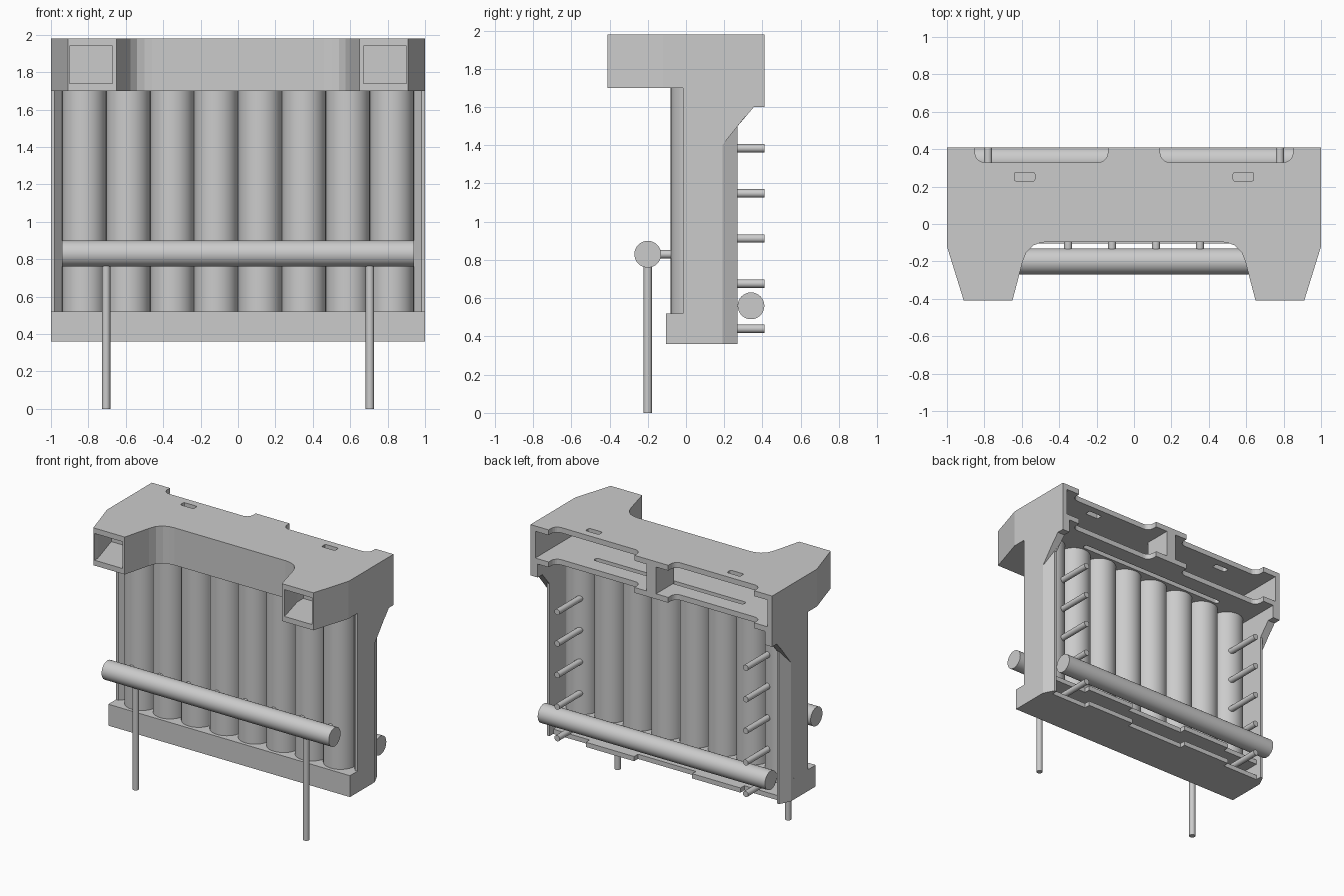
import bpy, bmesh, math
from mathutils import Vector

if "Cube" in bpy.data.objects:
    bpy.data.objects.remove(bpy.data.objects["Cube"])


def finish(name, bm, smooth=False):
    bmesh.ops.recalc_face_normals(bm, faces=bm.faces)
    me = bpy.data.meshes.new(name)
    bm.to_mesh(me)
    bm.free()
    ob = bpy.data.objects.new(name, me)
    bpy.context.collection.objects.link(ob)
    if smooth:
        bpy.ops.object.select_all(action='DESELECT')
        ob.select_set(True)
        bpy.context.view_layer.objects.active = ob
        bpy.ops.object.shade_smooth_by_angle(angle=math.radians(35))
    return ob


def prism(name, pts, lo, hi, axis='z', top=None):
    """Extrude an outline; top(x, y) optionally gives a sloped upper end."""
    bm = bmesh.new()

    def place(a, b, c):
        return (a, b, c) if axis == 'z' else (c, a, b)
    low = [bm.verts.new(place(a, b, lo)) for a, b in pts]
    high = [bm.verts.new(place(a, b, top(a, b) if top else hi)) for a, b in pts]
    bm.faces.new(low[::-1])
    bm.faces.new(high)
    n = len(pts)
    for i in range(n):
        j = (i + 1) % n
        bm.faces.new((low[i], low[j], high[j], high[i]))
    return finish(name, bm)


def rect(x0, x1, y0, y1, r=0.0):
    if r == 0:
        return [(x0, y0), (x1, y0), (x1, y1), (x0, y1)]
    pts = []
    for k, (cx, cy) in enumerate([(x1 - r, y1 - r), (x0 + r, y1 - r), (x0 + r, y0 + r), (x1 - r, y0 + r)]):
        for i in range(6):
            a = math.pi / 2 * (k + i / 5)
            pts.append((cx + r * math.cos(a), cy + r * math.sin(a)))
    return pts


def rod(name, p, q, r, sides=32):
    p, q = Vector(p), Vector(q)
    bm = bmesh.new()
    bmesh.ops.create_cone(bm, cap_ends=True, segments=sides, radius1=r, radius2=r, depth=(q - p).length)
    bm.transform((q - p).to_track_quat('Z', 'Y').to_matrix().to_4x4())
    bmesh.ops.translate(bm, verts=bm.verts, vec=(p + q) / 2)
    return finish(name, bm, True)


def cut(ob, cutters):
    bpy.context.view_layer.objects.active = ob
    for c in cutters:
        c.hide_render = True
        m = ob.modifiers.new("cut", 'BOOLEAN')
        m.solver = 'EXACT'
        m.object = c
        bpy.ops.object.modifier_apply(modifier=m.name)
        bpy.data.objects.remove(c, do_unlink=True)


def flip(pts, s):
    return [(s * x, y) for x, y in pts]


# Top housing: hollow, open at the back, with two forward prongs
half = [(1, .41), (1, -.12), (.91, -.41), (.65, -.41), (.595, -.2), (.575, -.15),
        (.54, -.115), (.5, -.1), (.46, -.095)]
housing = prism("top_housing", half + flip(half, -1)[::-1], 1.70, 1.98)
cutters = [prism("cavity", rect(-.96, .96, -.055, .6), 1.74, 1.94),
           prism("floor_slot", rect(-.62, .62, .17, .21, .019), 1.65, 1.8)]
pocket = [(.975, -.1), (.97, -.13), (.90, -.37), (.90, -.5), (.67, -.5), (.67, -.4), (.61, -.17), (.61, -.1)]
for s in (-1, 1):
    cutters += [prism("pocket", flip(pocket, s), 1.74, 1.94),
                prism("notch", flip(rect(.14, .85, .33, .55, .05), s), 1.6, 2.1),
                prism("top_slot", flip(rect(.53, .64, .23, .275, .01), s), 1.9, 2.1)]
cut(housing, cutters)
prism("housing_center_rib", rect(-.04, .04, .2, .41), 1.735, 1.945)

# Bottom tray: hollow, open at the back, rear edge with tabs
tray_half = [(1, -.105), (1, .19), (.96, .27)]
tray = prism("bottom_tray", tray_half + flip(tray_half, -1)[::-1], .36, .52)
cut(tray, [prism("cavity", rect(-.94, .94, -.07, .5), .395, .485)] +
    [prism("notch", rect(a, b, .225, .5), .2, .7) for a, b in ((-.94, -.64), (-.24, .24), (.64, .94))])

# Side panels with a rear gusset and chamfered edges
profile = [(-.015, .52), (.27, .52), (.27, 1.5), (.355, 1.6), (.41, 1.6), (.41, 1.7), (-.015, 1.7)]
for s, side in ((-1, "left"), (1, "right")):
    panel = prism("side_panel_" + side, profile, min(s * .94, s), max(s * .94, s), 'x')
    rear = [(1.02, .15), (1.02, .31), (.94, .31)]
    front = [(.98, -.015), (.96, -.06), (.90, -.06), (.90, .075)]
    cut(panel, [prism("rear_chamfer", flip(rear, s), .4, 0, top=lambda x, y: 1.4 + 1.25 * (y - .19)),
                prism("front_chamfer", flip(front, s), .4, 1.8)])

# Row of tubes, each with a short connector to the front rail
for i in range(8):
    x = (i - 3.5) * .235
    rod(f"tube_{i + 1}", (x, .0375, .50), (x, .0375, 1.71), .1175, 32)
    rod(f"front_connector_{i + 1}", (x, -.2, .83), (x, .0, .83), .022, 16)

# Horizontal rails
rod("front_rail", (-.94, -.2, .83), (.94, -.2, .83), .07, 32)
rod("rear_rail", (-.94, .34, .56), (.94, .34, .56), .07, 32)

# Legs and rear pegs on both sides
for s, side in ((-1, "left"), (1, "right")):
    rod("leg_" + side, (s * .705, -.2, 0), (s * .705, -.2, .8), .022, 16)
    for k in range(5):
        z = .44 + .236 * k
        rod(f"rear_peg_{side}_{k + 1}", (s * .78, .08, z), (s * .78, .41, z), .022, 16)
